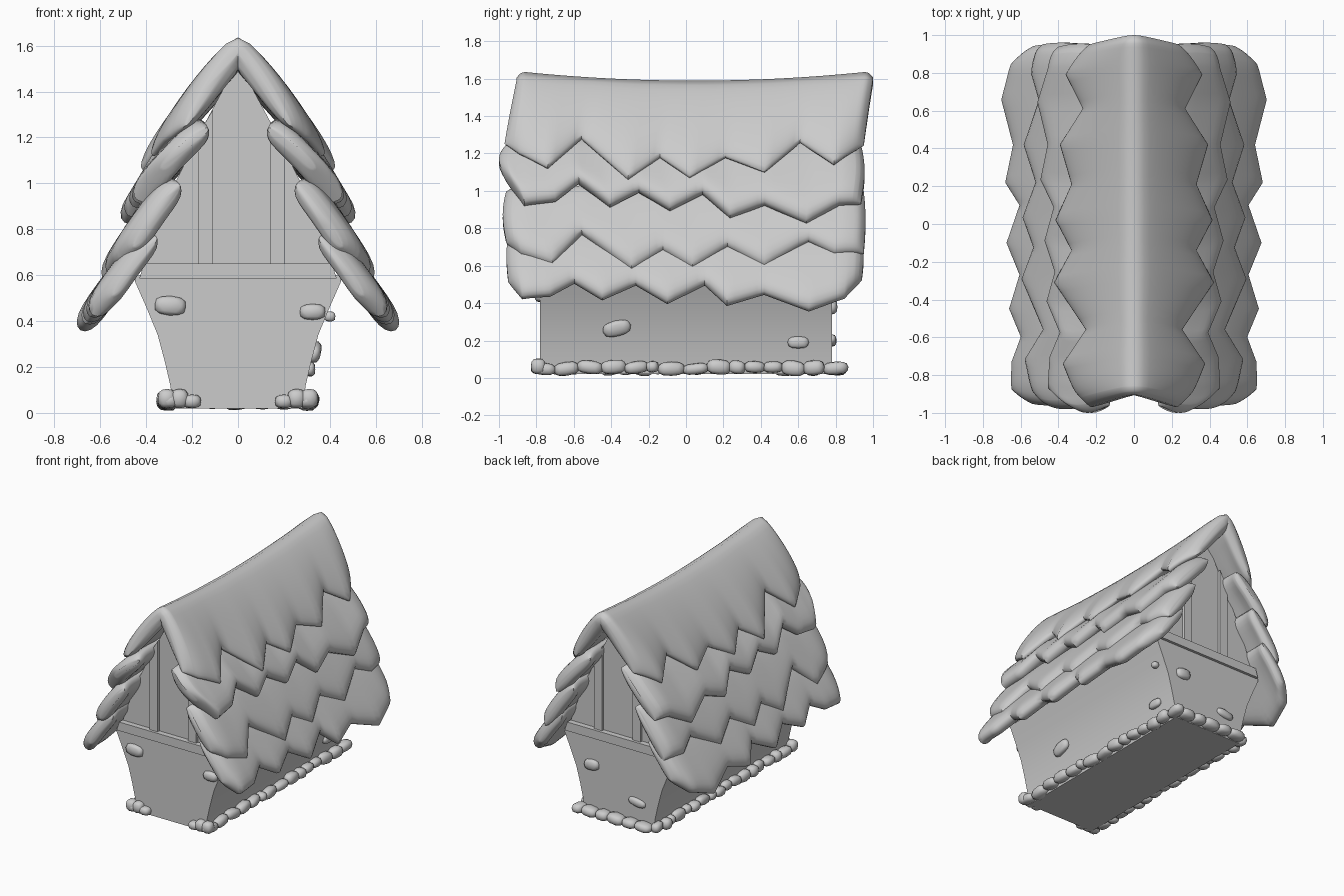
import bpy, bmesh, math, random
from mathutils import Vector, Matrix

if "Cube" in bpy.data.objects:
    bpy.data.objects.remove(bpy.data.objects["Cube"])

random.seed(4)


def finish(name, bm, mirror=False, angle=40):
    bmesh.ops.recalc_face_normals(bm, faces=bm.faces)
    me = bpy.data.meshes.new(name)
    bm.to_mesh(me)
    bm.free()
    ob = bpy.data.objects.new(name, me)
    bpy.context.collection.objects.link(ob)
    if mirror:
        m = ob.modifiers.new("Mirror", 'MIRROR')
        m.merge_threshold = 0.0005
    bpy.ops.object.select_all(action='DESELECT')
    ob.select_set(True)
    bpy.context.view_layer.objects.active = ob
    bpy.ops.object.shade_smooth_by_angle(angle=math.radians(angle))
    return ob


def prism(name, pts, depth):
    """Extrude an xz outline through y from -depth to depth."""
    bm = bmesh.new()
    a = [bm.verts.new((x, -depth, z)) for x, z in pts]
    b = [bm.verts.new((x, depth, z)) for x, z in pts]
    bm.faces.new(a)
    bm.faces.new(b[::-1])
    n = len(pts)
    for i in range(n):
        j = (i + 1) % n
        bm.faces.new((a[i], a[j], b[j], b[i]))
    return finish(name, bm)


def both(half):
    return half + [(-x, z) for x, z in reversed(half) if x > 0]


# walls, gable, beam and boards, each running front to back
prism("walls", both([(0.28, 0.02), (0.295, 0.12), (0.318, 0.22), (0.35, 0.34),
                     (0.395, 0.45), (0.45, 0.575), (0.44, 0.6)]), 0.78)
prism("gable", both([(0.43, 0.58), (0.37, 0.76), (0.29, 0.97), (0.14, 1.27), (0.0, 1.53)]), 0.76)
prism("cross_beam", both([(0.43, 0.585), (0.41, 0.65)]), 0.80)
for i, (x0, z0, x1, z1) in enumerate([(-0.175, 1.21, -0.11, 1.32), (0.14, 1.27, 0.205, 1.15)]):
    prism(f"gable_board_{i + 1}", [(x0, 0.64), (x1, 0.64), (x1, z1), (x0, z0)], 0.78)


def lerp(a, b, t):
    return a + (b - a) * t


def edge_z(edge, y):
    for (ya, za), (yb, zb) in zip(edge, edge[1:]):
        if y <= yb:
            return lerp(za, zb, max(0, (y - ya) / (yb - ya)))
    return edge[-1][1]


def shingle_row(name, edge, hi, lo, thick, ends, top=None):
    """Puffy sheet with a zigzag lower edge; top=None makes the ridge cap."""
    y0, y1 = edge[0][0], edge[-1][0]
    ys = []
    for (ya, _), (yb, _) in zip(edge, edge[1:]):
        ys += [lerp(ya, yb, k / 5) for k in range(5)]
    ys += [y1] + [y0 + d for d in (0.006, 0.02, 0.045)] + [y1 - d for d in (0.006, 0.02, 0.045)]
    ys = sorted(set(round(y, 4) for y in ys))
    zs = [z for _, z in edge]
    N = 14
    bm = bmesh.new()
    rings = []
    for y in ys:
        ez = edge_z(edge, y)
        tip = (max(zs) - ez) / (max(zs) - min(zs))
        f = (hi[1] - ez) / (hi[1] - lo[1])
        E = Vector((lerp(hi[0], lo[0], f), ez))
        if top:
            S = Vector(top)
            C = (S + E) / 2 + Vector((0.012, 0.012))
        else:
            zr = 1.54 + 0.055 * y * y
            S, C = Vector((0, zr)), Vector((0.085, zr - 0.05))
        d = min(y - y0, y1 - y)
        s = max(0.3, math.sqrt(1 - (1 - min(d / 0.05, 1)) ** 2))
        droop = 0.035 * (1 - min(d / 0.14, 1)) ** 2
        t = (y - y0) / (y1 - y0)
        up, dn = [], []
        for k in range(N + 1):
            v = 0.5 - 0.5 * math.cos(math.pi * k / N) if top else math.sin(math.pi / 2 * k / N)
            p = S * (1 - v) ** 2 + C * 2 * v * (1 - v) + E * v * v
            g = (C - S) * (1 - v) + (E - C) * v
            n = Vector((-g.y, g.x)).normalized()
            if not top and k == 0:
                n = Vector((0, 1))
            r = abs(2 * v - 1) if top else v
            h = thick / 2 * s * math.sqrt(max(0, 1 - r ** 5))
            p = p - n * droop * (1 if top else v)
            yy = lerp(ends[0](v), ends[1](v), t)
            a, b = p + n * h * (0.9 + 0.35 * tip * v), p - n * h * 1.3
            if not top and k == 0:
                a.x = b.x = 0
            a.x, b.x = max(0, a.x), max(0, b.x)
            up.append((a.x, yy, a.y))
            dn.append((b.x, yy, b.y))
        loop = up + dn[:-1][::-1]
        if top:
            loop.pop()
        rings.append([bm.verts.new(c) for c in loop])
    n = len(rings[0])
    for A, B in zip(rings, rings[1:]):
        for i in range(n if top else n - 1):
            j = (i + 1) % n
            bm.faces.new((A[i], A[j], B[j], B[i]))
    # end caps
    bm.faces.new(rings[0])
    bm.faces.new(rings[-1][::-1])
    return finish(name, bm, mirror=True, angle=50)


def bulge(e, c):
    return lambda v: e - c * (1 - math.sin(math.pi * v))


# roof: ridge cap and three shingle rows, mirrored left to right
shingle_row("ridge_cap",
            [(-0.96, 1.27), (-0.88, 1.20), (-0.73, 1.12), (-0.55, 1.28), (-0.30, 1.06),
             (-0.13, 1.18), (0.03, 1.07), (0.22, 1.18), (0.43, 1.10), (0.62, 1.26),
             (0.80, 1.14), (0.96, 1.26)],
            (0.25, 1.28), (0.41, 1.07), 0.11,
            (lambda v: -0.905 - 0.065 * v ** 1.5, lambda v: 1.0 - 0.05 * v ** 1.5))
shingle_row("shingle_row_upper",
            [(-1.0, 1.09), (-0.90, 0.93), (-0.73, 0.95), (-0.60, 1.05), (-0.43, 0.92),
             (-0.27, 1.00), (-0.10, 0.90), (0.08, 0.99), (0.23, 0.86), (0.42, 0.93),
             (0.65, 0.83), (0.83, 0.93), (0.95, 0.95)],
            (0.38, 1.05), (0.49, 0.84), 0.10,
            (bulge(-1.0, -0.04), bulge(0.955, 0.02)), (0.15, 1.27))
shingle_row("shingle_row_middle",
            [(-0.98, 0.74), (-0.90, 0.66), (-0.73, 0.60), (-0.57, 0.77), (-0.30, 0.57),
             (-0.13, 0.68), (0.03, 0.58), (0.22, 0.70), (0.42, 0.59), (0.66, 0.73),
             (0.80, 0.66), (0.96, 0.68)],
            (0.465, 0.77), (0.575, 0.57), 0.10,
            (bulge(-0.98, -0.02), bulge(0.96, 0.01)), (0.28, 1.02))
shingle_row("shingle_row_lower",
            [(-0.955, 0.53), (-0.88, 0.43), (-0.73, 0.44), (-0.60, 0.51), (-0.45, 0.42),
             (-0.27, 0.50), (-0.10, 0.40), (0.10, 0.50), (0.22, 0.39), (0.42, 0.45),
             (0.66, 0.36), (0.85, 0.43), (0.945, 0.54)],
            (0.585, 0.51), (0.69, 0.355), 0.09,
            (bulge(-0.96, -0.01), bulge(0.95, 0.01)), (0.38, 0.79))


def stone(bm, loc, size, tilt=(0, 0, 0)):
    """Rounded pebble: a squarish sphere of the given full size."""
    vs = bmesh.ops.create_icosphere(bm, subdivisions=2, radius=1)['verts']
    R = Matrix.Rotation(tilt[2], 3, 'Z') @ Matrix.Rotation(tilt[1], 3, 'Y') @ Matrix.Rotation(tilt[0], 3, 'X')
    for v in vs:
        c = [math.copysign(abs(k) ** 0.75, k) * d / 2 for k, d in zip(v.co, size)]
        v.co = Vector(loc) + R @ Vector(c)


# foundation stones along both sides, the back, and the front corners
bm = bmesh.new()
for side in (-1, 1):
    y = -0.79
    while y < 0.84:
        w = random.uniform(0.06, 0.15)
        stone(bm, (side * random.uniform(0.295, 0.315), y + w / 2 - 0.04, random.uniform(0.048, 0.06)),
              (random.uniform(0.07, 0.09), w, random.uniform(0.06, 0.085)),
              (random.uniform(-0.15, 0.15), 0, random.uniform(-0.2, 0.2)))
        y += w * 0.9
    for x, h in ((0.31, 0.085), (0.255, 0.085), (0.2, 0.06)):
        stone(bm, (side * x, -0.79, 0.02 + h / 2), (0.08, 0.08, h))
x = -0.27
while x < 0.28:
    w = random.uniform(0.09, 0.14)
    stone(bm, (x + w / 2 - 0.02, 0.81, 0.05), (w, 0.10, random.uniform(0.06, 0.08)),
          (0, random.uniform(-0.1, 0.1), 0))
    x += w * 0.9
finish("foundation_stones", bm, angle=60)

# scattered stones set into the walls
bm = bmesh.new()
stone(bm, (-0.295, -0.78, 0.467), (0.14, 0.06, 0.085), (0, 0.08, 0))
stone(bm, (0.325, -0.78, 0.44), (0.115, 0.06, 0.07))
stone(bm, (0.22, 0.78, 0.38), (0.12, 0.06, 0.08), (0, 0.1, 0))
stone(bm, (-0.15, 0.78, 0.20), (0.14, 0.05, 0.06), (0, -0.15, 0))
stone(bm, (0.335, -0.37, 0.265), (0.055, 0.155, 0.085), (0.25, 0.2, 0))
stone(bm, (0.315, 0.60, 0.19), (0.045, 0.115, 0.065))
stone(bm, (0.40, 0.70, 0.42), (0.05, 0.05, 0.045))
finish("wall_stones", bm, angle=60)
